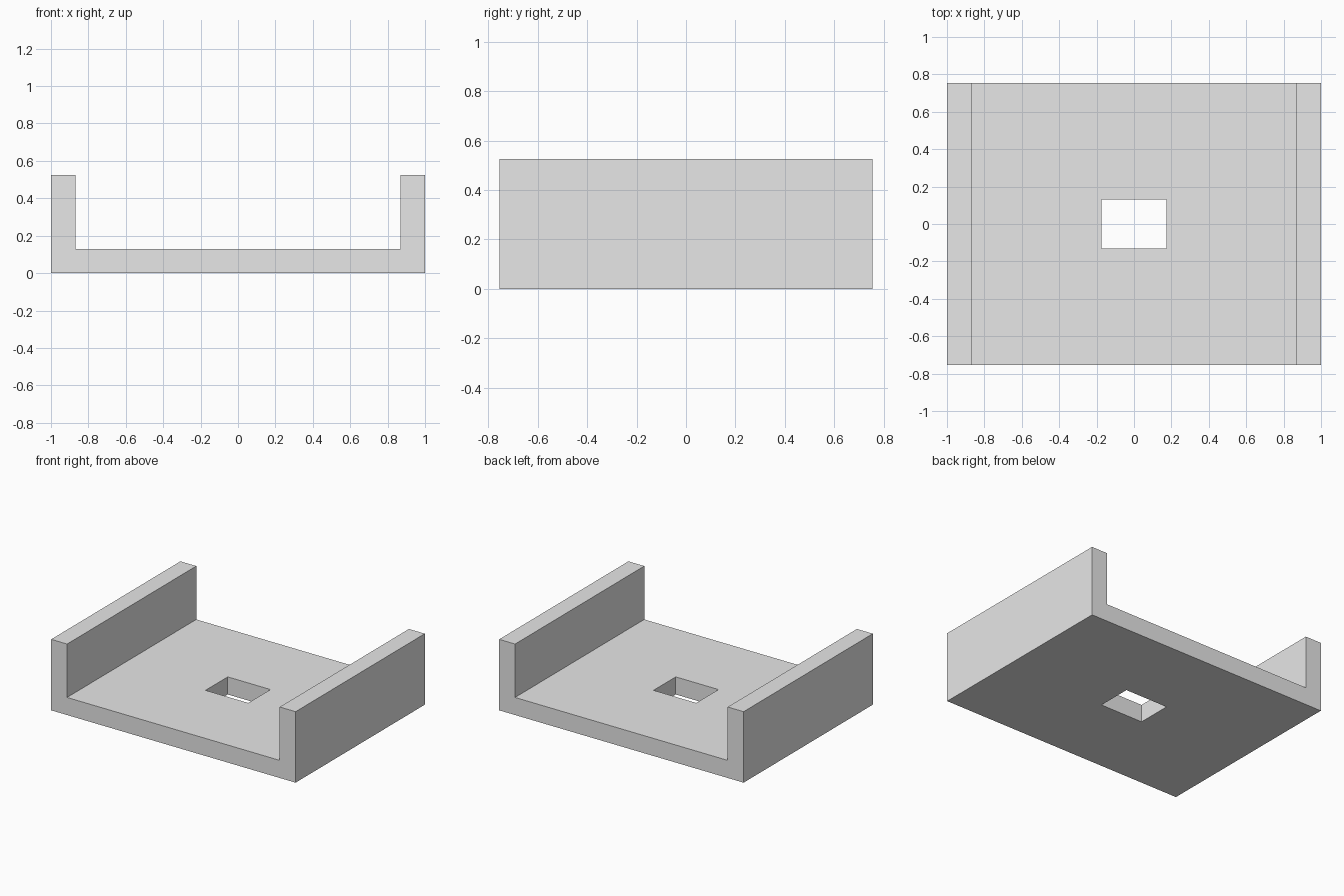
import bpy
import bmesh

WIDTH, DEPTH, HEIGHT = 2.0, 1.51, 0.525
WALL = 0.13
HOLE_X, HOLE_Y = 0.35, 0.26

cube = bpy.data.objects.get("Cube")
if cube:
    bpy.data.objects.remove(cube, do_unlink=True)

grey = bpy.data.materials.new("light_grey")
grey.use_nodes = True
grey.diffuse_color = (0.8, 0.8, 0.8, 1)
grey.node_tree.nodes["Principled BSDF"].inputs["Base Color"].default_value = (0.8, 0.8, 0.8, 1)


def extrude_profile(name, profile, depth):
    """Extrude an x-z outline along y, centred on y = 0."""
    bm = bmesh.new()
    face = bm.faces.new([bm.verts.new((x, -depth / 2, z)) for x, z in profile])
    moved = bmesh.ops.extrude_face_region(bm, geom=[face])["geom"]
    verts = [v for v in moved if isinstance(v, bmesh.types.BMVert)]
    bmesh.ops.translate(bm, verts=verts, vec=(0, depth, 0))
    bmesh.ops.recalc_face_normals(bm, faces=bm.faces)
    mesh = bpy.data.meshes.new(name)
    bm.to_mesh(mesh)
    bm.free()
    obj = bpy.data.objects.new(name, mesh)
    bpy.context.collection.objects.link(obj)
    mesh.materials.append(grey)
    return obj


# U-shaped channel: half outline mirrored across x
half = [(WIDTH / 2, 0), (WIDTH / 2, HEIGHT),
        (WIDTH / 2 - WALL, HEIGHT), (WIDTH / 2 - WALL, WALL)]
outline = half + [(-x, z) for x, z in reversed(half)]
channel = extrude_profile("channel_bracket", outline, DEPTH)

# Rectangular hole through the floor
hx = HOLE_X / 2
cutter = extrude_profile("hole_cutter", [(-hx, -WALL), (hx, -WALL), (hx, 2 * WALL), (-hx, 2 * WALL)], HOLE_Y)
cut = channel.modifiers.new("floor_hole", 'BOOLEAN')
cut.operation = 'DIFFERENCE'
cut.solver = 'EXACT'
cut.object = cutter

# Apply the cut and discard the cutter
bpy.context.view_layer.objects.active = channel
bpy.ops.object.modifier_apply(modifier=cut.name)
bpy.data.objects.remove(cutter, do_unlink=True)
